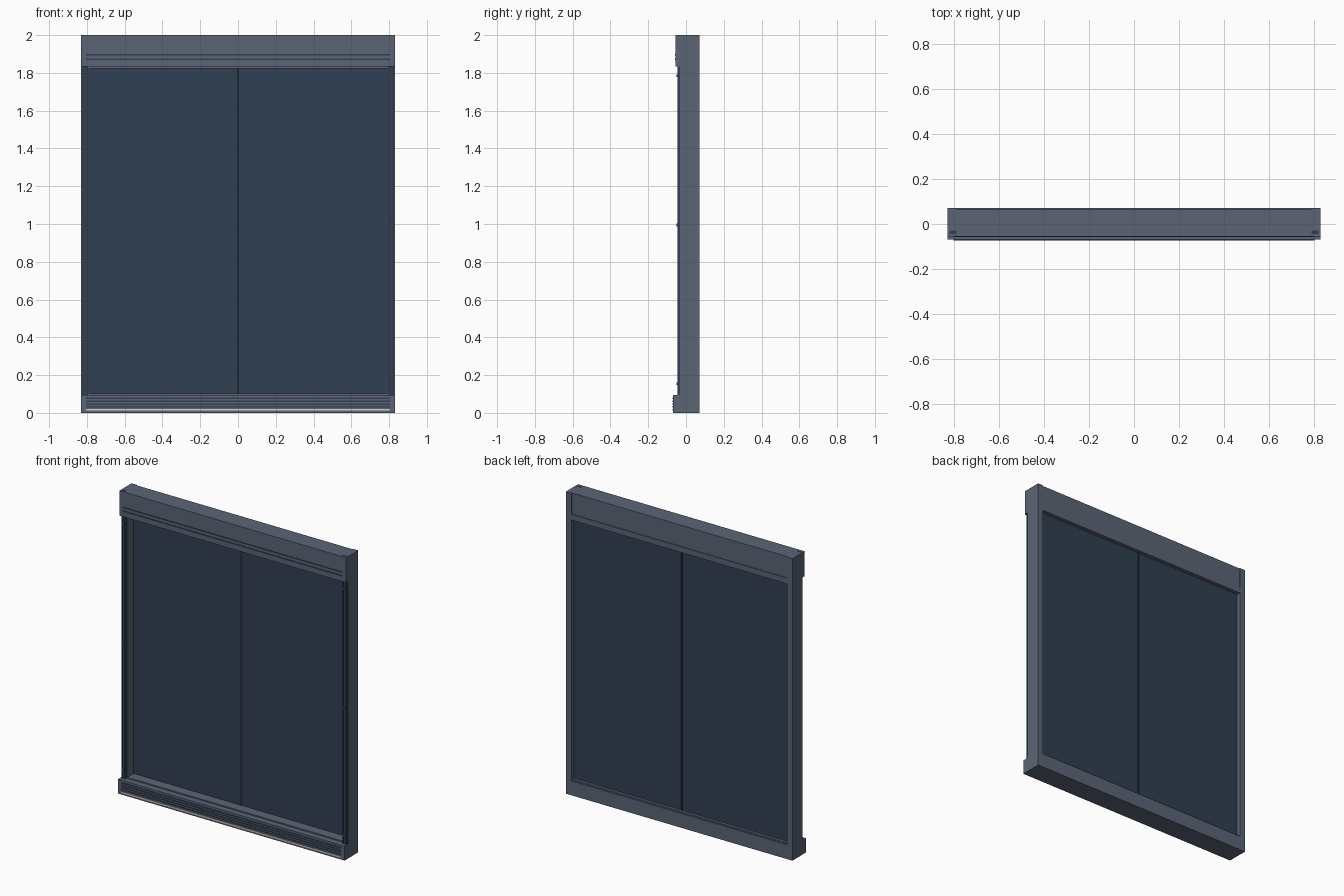
import bpy
import math

if "Cube" in bpy.data.objects:
    bpy.data.objects.remove(bpy.data.objects["Cube"], do_unlink=True)


def material(name, color):
    m = bpy.data.materials.new(name)
    m.use_nodes = True
    m.diffuse_color = (*color, 1)
    m.node_tree.nodes["Principled BSDF"].inputs["Base Color"].default_value = (*color, 1)
    return m


frame_grey = material("slate grey", (0.105, 0.13, 0.18))
panel_blue = material("dark navy", (0.03, 0.05, 0.085))
seal_black = material("seal black", (0.012, 0.018, 0.028))
strip_cream = material("warm cream", (0.75, 0.62, 0.45))


def box(name, mat, x, y, z):
    """Axis-aligned box from (min, max) pairs."""
    bpy.ops.mesh.primitive_cube_add(size=1, location=[sum(r) / 2 for r in (x, y, z)])
    ob = bpy.context.object
    ob.name = name
    ob.scale = [r[1] - r[0] for r in (x, y, z)]
    bpy.ops.object.transform_apply(location=False, rotation=False)
    ob.data.materials.append(mat)
    return ob


W, IN, BACK = 0.83, 0.79, 0.072

# Header: front casing, rear lintel and slightly sunken rear cover
box("header_casing", frame_grey, (-W, W), (-0.056, 0.03), (1.835, 2))
box("header_cover", frame_grey, (-IN, IN), (0.03, 0.066), (1.86, 2))
box("header_lintel", frame_grey, (-IN, IN), (-0.032, BACK), (1.823, 1.86))
for i, z in enumerate((1.868, 1.892)):
    box(f"header_groove_{i}", panel_blue, (-0.805, 0.805), (-0.058, -0.05), (z, z + 0.008))

# Base: projecting threshold with ribs and a pale wear strip
box("threshold", frame_grey, (-W, W), (-0.07, BACK), (0, 0.095))
box("sill", frame_grey, (-IN, IN), (-0.03, 0.064), (0.09, 0.103))
for i in range(4):
    z = 0.028 + i * 0.015
    box(f"threshold_rib_{i}", panel_blue, (-0.805, 0.805), (-0.0725, -0.06), (z, z + 0.008))
box("wear_strip", strip_cream, (-0.805, 0.805), (-0.0725, -0.06), (0.012, 0.02))

# Sides: jamb, guide channel and its screws, mirrored
for side, s in (("left", 1), ("right", -1)):
    def span(a, b):
        return tuple(sorted((s * a, s * b)))
    box(f"{side}_jamb", frame_grey, span(IN, W), (-0.032, BACK), (0.05, 2))
    box(f"{side}_guide", panel_blue, span(0.796, 0.823), (-0.04, -0.028), (0.09, 1.84))
    for part, a in (("inner", 0.796), ("outer", 0.817)):
        box(f"{side}_guide_{part}_lip", panel_blue, span(a, a + 0.006),
            (-0.046, -0.038), (0.09, 1.84))
    box(f"{side}_guide_cap", panel_blue, span(0.792, 0.823), (-0.044, -0.028), (1.99, 2.0005))
    for i, z in enumerate((0.155, 0.995, 1.785)):
        bpy.ops.mesh.primitive_cylinder_add(vertices=12, radius=0.007, depth=0.012,
                                            location=(s * 0.8095, -0.044, z),
                                            rotation=(math.pi / 2, 0, 0))
        screw = bpy.context.object
        screw.name = f"{side}_screw_{i}"
        screw.data.materials.append(frame_grey)

    # Door leaf
    box(f"{side}_panel", panel_blue, span(0.004, IN), (0.036, 0.046), (0.1, 1.826))

# Seal between the two leaves
box("centre_seal", seal_black, (-0.005, 0.005), (0.034, 0.048), (0.1, 1.826))
